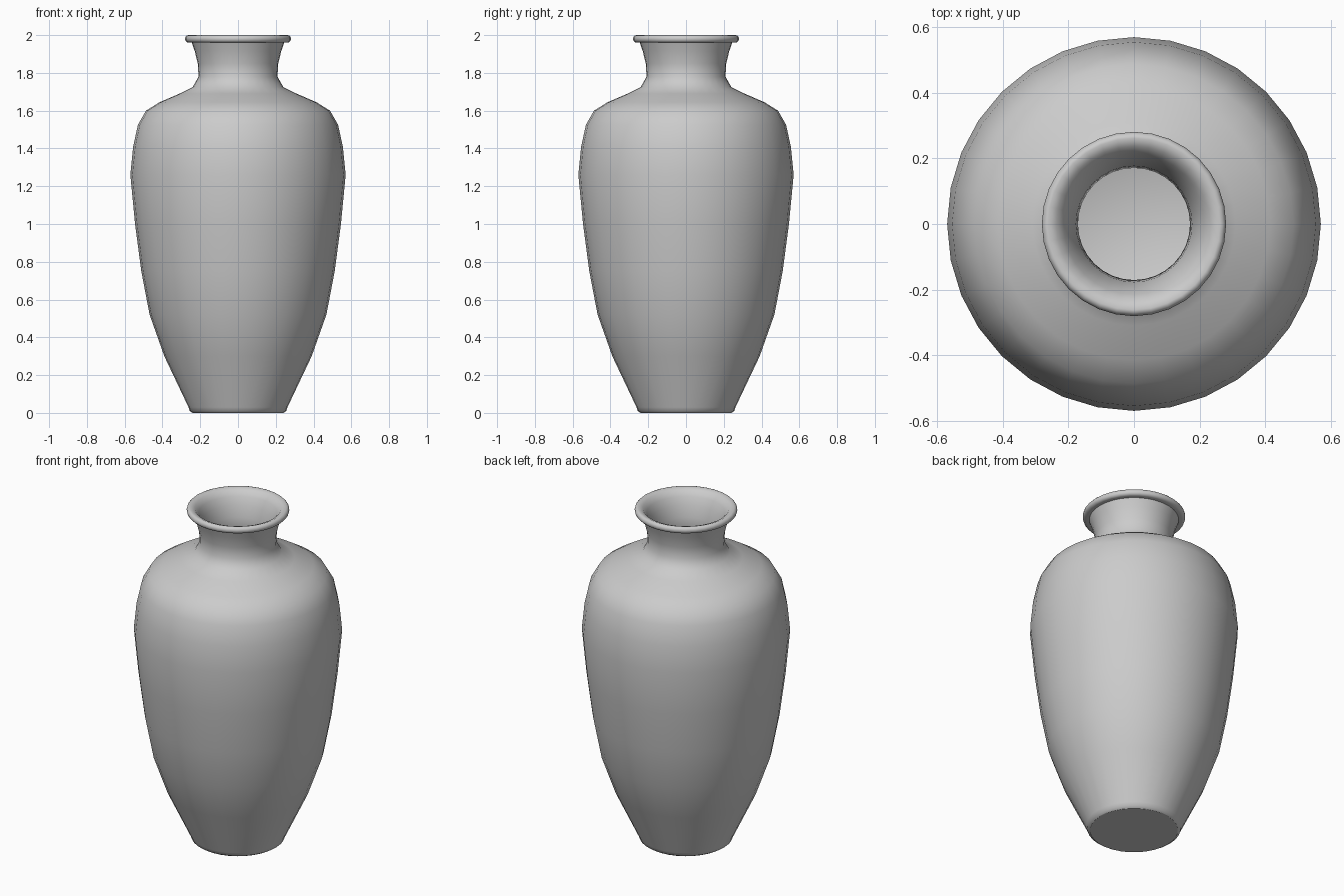
import bpy, bmesh, math

cube = bpy.data.objects.get("Cube")
if cube:
    bpy.data.objects.remove(cube, do_unlink=True)

SIDES = 32

clay = bpy.data.materials.new("grey_clay")
clay.use_nodes = True
grey = (0.6, 0.6, 0.6, 1)
clay.diffuse_color = grey
clay.node_tree.nodes["Principled BSDF"].inputs["Base Color"].default_value = grey

# Outer wall, from the centre of the base up to the neck (radius, height)
outer = [(0, 0), (0.24, 0), (0.255, 0.01), (0.262, 0.03), (0.39, 0.3), (0.468, 0.52),
         (0.512, 0.75), (0.545, 1.0), (0.57, 1.26), (0.555, 1.41), (0.53, 1.525),
         (0.487, 1.6), (0.415, 1.645), (0.31, 1.69), (0.24, 1.725), (0.209, 1.78),
         (0.213, 1.85), (0.229, 1.915), (0.245, 1.96)]

# Rounded lip, swept from its underside over the top to the mouth
lip = [(0.262 + 0.019 * math.cos(a), 1.98 + 0.02 * math.sin(a))
       for a in (math.radians(d) for d in range(-90, 91, 30))]

# Inner wall, from the mouth down to the hollow floor
inner = [(0.237, 1.99), (0.215, 1.96), (0.195, 1.915), (0.177, 1.85), (0.171, 1.78),
         (0.2, 1.71), (0.3, 1.66), (0.41, 1.615), (0.468, 1.575), (0.509, 1.51),
         (0.535, 1.4), (0.55, 1.26), (0.525, 1.0), (0.492, 0.75), (0.448, 0.52),
         (0.37, 0.3), (0.25, 0.05), (0.22, 0.03), (0, 0.03)]

# Revolve the closed profile into the vase
bm = bmesh.new()
verts = [bm.verts.new((r, 0, z)) for r, z in outer + lip + inner]
edges = [bm.edges.new(pair) for pair in zip(verts, verts[1:])]
bmesh.ops.spin(bm, geom=verts + edges, cent=(0, 0, 0), axis=(0, 0, 1),
               angle=math.tau, steps=SIDES, use_merge=False)
bmesh.ops.remove_doubles(bm, verts=bm.verts, dist=0.0005)
bmesh.ops.recalc_face_normals(bm, faces=bm.faces)

mesh = bpy.data.meshes.new("vase")
bm.to_mesh(mesh)
bm.free()
mesh.materials.append(clay)
vase = bpy.data.objects.new("vase", mesh)
bpy.context.collection.objects.link(vase)

# Smooth shading, with a crisp rim around the flat base
bpy.context.view_layer.objects.active = vase
vase.select_set(True)
bpy.ops.object.shade_smooth_by_angle(angle=math.radians(50))
for edge in mesh.edges:
    if all(mesh.vertices[i].co.z < 0.001 for i in edge.vertices):
        edge.use_edge_sharp = True
